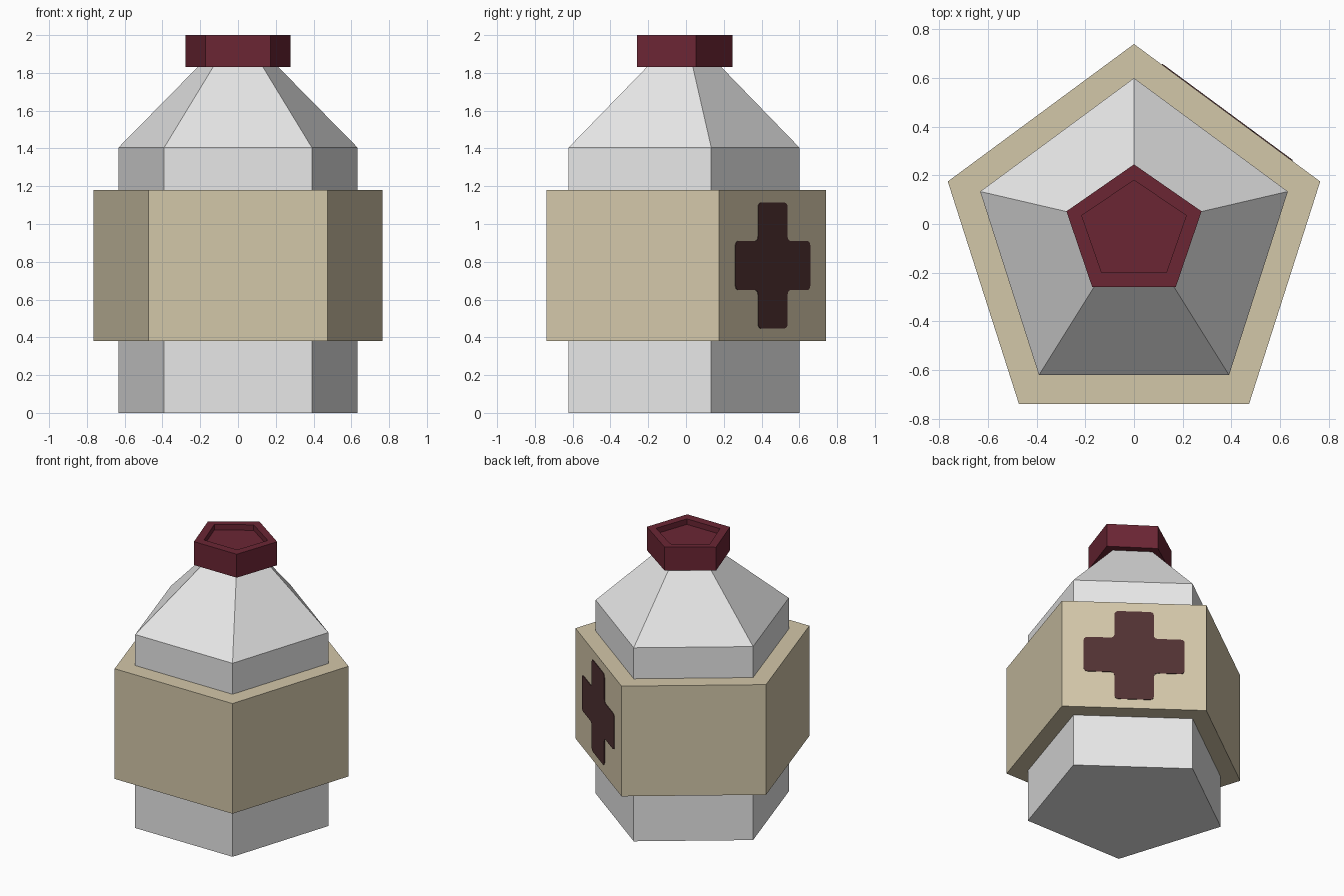
import bpy, bmesh, math
from mathutils import Matrix, Vector

if "Cube" in bpy.data.objects:
    bpy.data.objects.remove(bpy.data.objects["Cube"])


def material(name, rgb):
    m = bpy.data.materials.new(name)
    m.diffuse_color = (*rgb, 1)
    m.use_nodes = True
    m.node_tree.nodes["Principled BSDF"].inputs["Base Color"].default_value = m.diffuse_color
    return m


WHITE = material("bottle white", (0.80, 0.80, 0.80))
TAN = material("label tan", (0.65, 0.57, 0.397))
RED = material("cap dark red", (0.147, 0.019, 0.034))
MAROON = material("cross maroon", (0.082, 0.032, 0.033))


def finish(bm, name, mat):
    bmesh.ops.recalc_face_normals(bm, faces=bm.faces)
    mesh = bpy.data.meshes.new(name)
    bm.to_mesh(mesh)
    bm.free()
    mesh.materials.append(mat)
    obj = bpy.data.objects.new(name, mesh)
    bpy.context.collection.objects.link(obj)
    return obj


def pentagon_loft(name, rings, mat):
    """Closed loft through pentagons given as (z, x radius, y radius, y centre)."""
    bm = bmesh.new()
    loops = []
    for z, rx, ry, cy in rings:
        angles = [math.radians(90 + 72 * k) for k in range(5)]
        loops.append([bm.verts.new((rx * math.cos(a), cy + ry * math.sin(a), z))
                      for a in angles])
    for lo, hi in zip(loops, loops[1:]):
        for k in range(5):
            n = (k + 1) % 5
            bm.faces.new((lo[k], lo[n], hi[n], hi[k]))
    bm.faces.new(loops[0][::-1])
    bm.faces.new(loops[-1])
    return finish(bm, name, mat)


# Bottle body with sloping shoulder
pentagon_loft("bottle_body", [(0, 0.665, 0.675, -0.075),
                              (1.405, 0.665, 0.675, -0.075),
                              (1.84, 0.215, 0.208, -0.03)], WHITE)

# Wide label band
pentagon_loft("label_band", [(0.38, 0.805, 0.818, -0.078),
                             (1.18, 0.805, 0.818, -0.078)], TAN)

# Cap with recessed top
pentagon_loft("cap", [(1.83, 0.292, 0.279, -0.034),
                      (2.0, 0.292, 0.279, -0.034),
                      (2.0, 0.226, 0.21, -0.03),
                      (1.96, 0.226, 0.21, -0.03)], RED)

# Cross plate on the back right face of the band
bm = bmesh.new()
a, b = 0.13, 0.333
quarter = [(b, a), (a, a), (a, b)]
outline = []
for k in range(4):
    rot = Matrix.Rotation(k * math.pi / 2, 3, 'Z')
    outline += [rot @ Vector((x, y, 0)) for x, y in quarter]
face = bm.faces.new([bm.verts.new(p) for p in outline])
bmesh.ops.bevel(bm, geom=bm.verts[:], offset=0.025, segments=3,
                profile=0.5, affect='VERTICES')
ext = bmesh.ops.extrude_face_region(bm, geom=bm.faces[:])
top = [v for v in ext["geom"] if isinstance(v, bmesh.types.BMVert)]
bmesh.ops.translate(bm, verts=top, vec=(0, 0, 0.006))

right = Vector((0.7656, 0.1748, 0.78))
back = Vector((0, 0.74, 0.78))
t = (back - right).normalized()
up = Vector((0, 0, 1))
n = t.cross(up)
place = Matrix((t, up, n)).transposed().to_4x4()
place.translation = (right + back) / 2 - n * 0.002
bm.transform(place)
finish(bm, "label_cross", MAROON)
